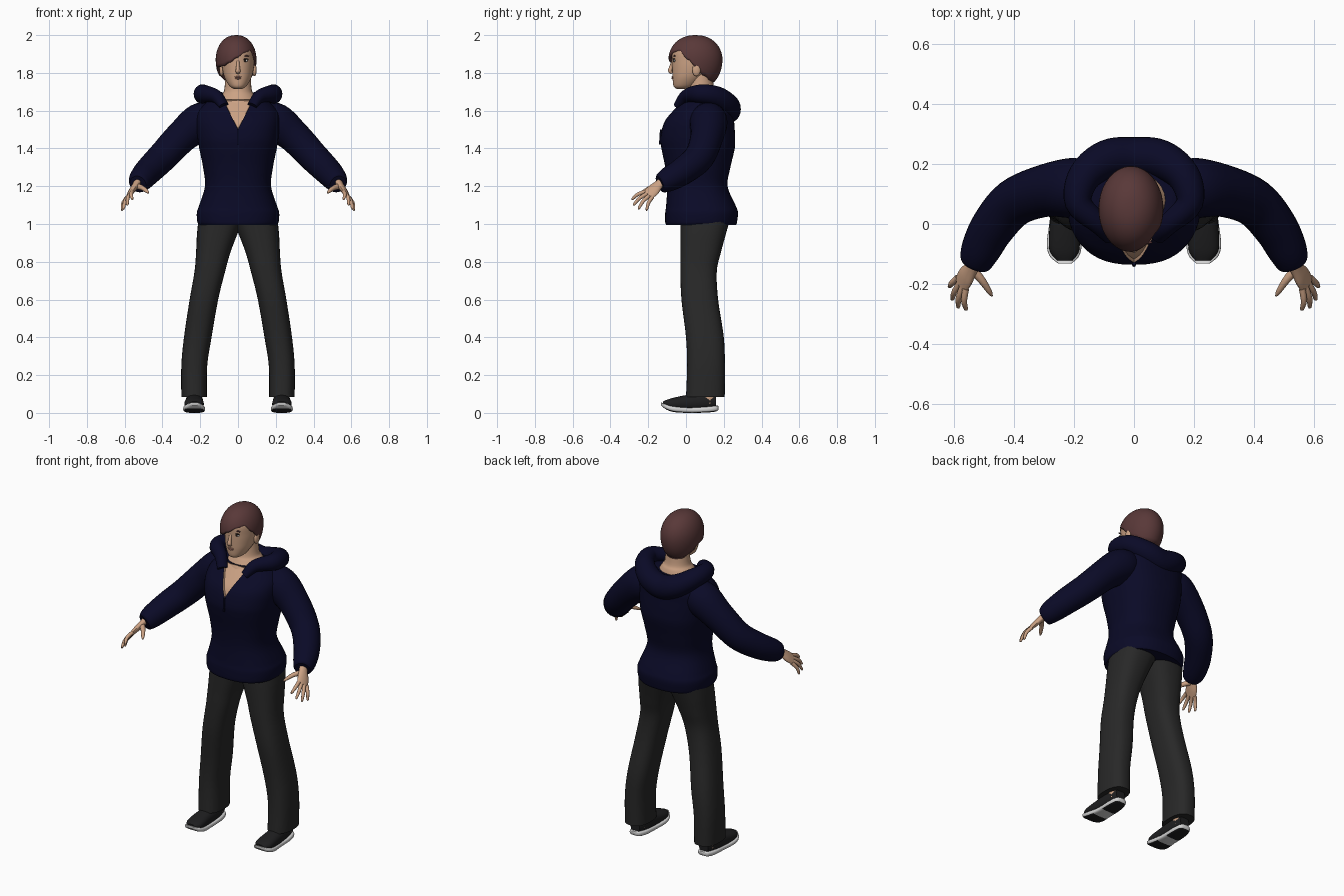
import bpy, bmesh
from math import sin, cos, pi, sqrt, copysign
from mathutils import Vector

if "Cube" in bpy.data.objects:
    bpy.data.objects.remove(bpy.data.objects["Cube"])


def material(name, r, g, b):
    m = bpy.data.materials.new(name)
    m.use_nodes = True
    m.diffuse_color = (r, g, b, 1)
    bsdf = next(n for n in m.node_tree.nodes if n.type == 'BSDF_PRINCIPLED')
    bsdf.inputs["Base Color"].default_value = (r, g, b, 1)
    bsdf.inputs["Roughness"].default_value = 0.8
    return m


NAVY = material("navy fabric", .003, .003, .02)
PANTS = material("charcoal fabric", .021, .021, .021)
SKIN = material("skin", .6, .36, .23)
HAIR = material("brown hair", .1, .04, .04)
SHOE = material("shoe black", .013, .013, .014)
WHITE = material("sole white", .65, .65, .65)
DARK = material("eye dark", .015, .01, .008)
LIPS = material("lips", .42, .2, .15)


def finish(name, bm, *mats):
    """Smooth the mesh, keep hard edges and link it as an object."""
    bmesh.ops.recalc_face_normals(bm, faces=bm.faces)
    for f in bm.faces:
        f.smooth = True
    for e in bm.edges:
        e.smooth = e.calc_face_angle(0) < 0.75
    me = bpy.data.meshes.new(name)
    bm.to_mesh(me)
    bm.free()
    for m in mats:
        me.materials.append(m)
    ob = bpy.data.objects.new(name, me)
    bpy.context.collection.objects.link(ob)
    return ob


def spline(pts, steps):
    """Catmull-Rom curve through tuples of any length."""
    out = []
    for i in range(len(pts) - 1):
        a, b, c, d = (pts[max(0, min(len(pts) - 1, i + k))] for k in (-1, 0, 1, 2))
        for s in range(steps):
            t = s / steps
            out.append([q + .5 * t * (r - p + t * (2 * p - 5 * q + 4 * r - u + t * (3 * (q - r) + u - p)))
                        for p, q, r, u in zip(a, b, c, d)])
    return out + [list(pts[-1])]


def tube(pts, side=(1, 0, 0), axis=None, n=24, power=2.0, steps=5):
    """Loft rings (x, y, z, side radius, other radius) along a path."""
    rows = spline(pts, steps)
    bm, rings = bmesh.new(), []
    for i, (x, y, z, ra, rb) in enumerate(rows):
        here = Vector((x, y, z))
        nxt, prv = rows[min(i + 1, len(rows) - 1)], rows[max(i - 1, 0)]
        t = Vector(axis) if axis else (Vector(nxt[:3]) - Vector(prv[:3])).normalized()
        u = Vector(side)
        u = (u - t * u.dot(t)).normalized()
        v = t.cross(u)
        ring = []
        for k in range(n):
            c, s = cos(2 * pi * k / n), sin(2 * pi * k / n)
            ring.append(bm.verts.new(here + u * ra * copysign(abs(c) ** (2 / power), c)
                                     + v * rb * copysign(abs(s) ** (2 / power), s)))
        rings.append(ring)
    for a, b in zip(rings, rings[1:]):
        for k in range(n):
            bm.faces.new((a[k], a[(k + 1) % n], b[(k + 1) % n], b[k]))
    bm.faces.new(rings[0])
    bm.faces.new(rings[-1])
    bmesh.ops.recalc_face_normals(bm, faces=bm.faces)
    return bm


def stack(rows, s=1, **kw):
    """Upright loft from rows of (z, x min, x max, y front, y back)."""
    return tube([(s * (a + b) / 2, (f + k) / 2, z, (b - a) / 2, (k - f) / 2)
                 for z, a, b, f, k in rows], axis=(0, 0, 1), **kw)


def blob(name, loc, size, mat):
    bm = bmesh.new()
    bmesh.ops.create_uvsphere(bm, u_segments=20, v_segments=12, radius=1)
    for v in bm.verts:
        v.co = Vector([c * r + p for c, r, p in zip(v.co, size, loc)])
    return finish(name, bm, mat)


# Sweater body with an open V neck
body = [(.995, .205, -.105, .265), (1.01, .215, -.11, .27), (1.06, .218, -.11, .275),
        (1.1, .205, -.105, .262), (1.2, .175, -.1, .22), (1.3, .185, -.11, .235),
        (1.4, .205, -.13, .258), (1.46, .215, -.135, .26), (1.54, .222, -.115, .255),
        (1.6, .21, -.07, .25), (1.66, .15, -.02, .215)]
bm = stack([(z, -w, w, f, b) for z, w, f, b in body], n=48, power=2.4)
for s in (1, -1):
    bmesh.ops.bisect_plane(bm, geom=bm.verts[:] + bm.edges[:] + bm.faces[:],
                           plane_co=(0, 0, 1.5), plane_no=(s, 0, -.5))
neckline = []
for f in bm.faces:
    c = f.calc_center_median()
    if c.y < .05 and f.normal.z < .95 and abs(c.x) < (c.z - 1.5) * .5:
        f.material_index = 1
        neckline.append(f)
bmesh.ops.inset_region(bm, faces=neckline, thickness=.003, depth=-.01)
finish("sweater_body", bm, NAVY, SKIN)
finish("front_zip", tube([(0, -.132, 1.5, .006, .006), (0, -.137, 1.42, .006, .006)], n=8), NAVY)

# Hood lying open on the shoulders
half = [(.075, -.04, 1.625, .022, .03), (.115, 0, 1.675, .035, .035), (.185, .07, 1.69, .048, .045),
        (.165, .16, 1.675, .055, .055), (.09, .215, 1.63, .065, .065)]
path = half + [(0, .225, 1.605, .07, .065)] + [(-p[0],) + p[1:] for p in reversed(half)]
finish("hood", tube(path, side=(0, 0, 1)), NAVY)

# Neck and head
finish("neck", stack([(1.58, -.12, .12, -.05, .17), (1.64, -.115, .115, -.025, .175),
                      (1.68, -.09, .09, -.003, .165), (1.71, -.073, .073, .01, .15),
                      (1.8, -.066, .066, .02, .14)]), SKIN)
skull = [(1.715, .022, -.05, .01), (1.73, .045, -.066, .05), (1.77, .069, -.071, .1),
         (1.81, .081, -.073, .14), (1.86, .086, -.074, .16), (1.92, .083, -.072, .165),
         (1.965, .055, -.03, .13)]
finish("head", stack([(z, -w, w, f, b) for z, w, f, b in skull], n=32, power=2.1), SKIN)
finish("nose", tube([(0, -.068, 1.865, .007, .007), (0, -.079, 1.83, .01, .01),
                     (0, -.084, 1.81, .013, .011), (0, -.074, 1.799, .01, .006)], n=12), SKIN)
blob("upper_lip", (0, -.07, 1.779, ), (.02, .008, .004), LIPS)
blob("lower_lip", (0, -.069, 1.771), (.016, .008, .005), LIPS)
for s, label in ((1, "left_"), (-1, "right_")):
    blob(label + "eye_white", (s * .037, -.061, 1.865), (.015, .006, .007), WHITE)
    blob(label + "iris", (s * .037, -.065, 1.865), (.007, .004, .007), DARK)
    blob(label + "eye_lid", (s * .038, -.063, 1.873), (.017, .006, .003), DARK)
    blob(label + "eyebrow", (s * .04, -.061, 1.89), (.021, .006, .004), HAIR)
    blob(label + "ear", (s * .087, .055, 1.815), (.012, .022, .033), SKIN)

# Short hair with a fringe swept to the right
hairline = [(-180, 1.75), (-140, 1.755), (-110, 1.785), (-90, 1.825), (-70, 1.83), (-45, 1.835),
            (-20, 1.855), (0, 1.88), (30, 1.91), (50, 1.92), (75, 1.87), (90, 1.83),
            (110, 1.785), (140, 1.755), (180, 1.75)]


def hair_edge(a):
    for (a0, z0), (a1, z1) in zip(hairline, hairline[1:]):
        if a <= a1:
            t = (a - a0) / (a1 - a0)
            return z0 + (z1 - z0) * t * t * (3 - 2 * t)


bm, columns, levels = bmesh.new(), [], 16
crown = bm.verts.new((-.01, .05, 2))
for k in range(60):
    deg = -180 + 6 * k
    column = []
    for j in range(1, levels + 1):
        z = 2 - (2 - hair_edge(deg)) * (j / levels) ** 1.7
        r = sqrt(1 - ((z - 1.87) / (.13 if z > 1.87 else .16)) ** 2)
        r = r ** .9
        column.append(bm.verts.new((-.01 + .108 * r * sin(deg * pi / 180),
                                    .05 - .143 * r * cos(deg * pi / 180), z)))
    columns.append(column)
for k, a in enumerate(columns):
    b = columns[(k + 1) % len(columns)]
    bm.faces.new((crown, a[0], b[0]))
    for j in range(levels - 1):
        bm.faces.new((a[j], a[j + 1], b[j + 1], b[j]))
hair = finish("hair", bm, HAIR)
shell = hair.modifiers.new("thickness", 'SOLIDIFY')
shell.thickness = .016
shell.offset = -1

# Limbs, built once for each side
for s, label in ((1, "left_"), (-1, "right_")):
    def limb(name, pts, *mats, **kw):
        return finish(label + name, tube([(s * p[0],) + p[1:] for p in pts], **kw), *mats)

    sleeve = [(.12, .12, 1.565, .08), (.2, .12, 1.54, .1), (.3, .11, 1.46, .087),
              (.4, .07, 1.355, .08), (.47, -.01, 1.285, .074), (.51, -.085, 1.24, .066),
              (.525, -.125, 1.218, .055), (.53, -.138, 1.212, .045)]
    limb("sleeve", [p + (p[3],) for p in sleeve], NAVY, side=(0, 0, 1))

    # Hand: flattened palm, four fingers and a thumb
    across = Vector((.48, .7, -.53))
    limb("palm", [(.525, -.115, 1.23, .026, .022), (.54, -.145, 1.208, .026, .018),
                  (.56, -.175, 1.178, .036, .016), (.576, -.203, 1.153, .034, .011)],
         SKIN, side=(s * across.x, across.y, across.z), n=16)
    tips = {"index": (.56, -.288, 1.13), "middle": (.587, -.28, 1.1),
            "ring": (.607, -.253, 1.08), "little": (.616, -.21, 1.072)}
    for i, (finger, tip) in enumerate(tips.items()):
        base = Vector((.573, -.197, 1.157)) + across * .018 * (i - 1.5)
        tip = Vector(tip)
        mid = base.lerp(tip, .5) + Vector((.006, -.004, .006))
        limb(finger + "_finger", [(*base, .011, .011), (*mid, .01, .01), (*base.lerp(tip, .92), .007, .007),
                                  (*tip, .003, .003)], SKIN, n=10, steps=3)
    limb("thumb", [(.535, -.155, 1.2, .016, .016), (.505, -.19, 1.19, .013, .013),
                   (.482, -.225, 1.172, .009, .009), (.473, -.24, 1.163, .003, .003)],
         SKIN, n=10, steps=3)

    # Trouser leg and ankle
    leg = [(.085, .165, .3, 0, .205), (.25, .163, .3, .006, .206), (.4, .14, .286, 0, .2),
           (.6, .105, .256, -.024, .17), (.75, .068, .23, -.03, .163), (.85, .04, .222, -.03, .185),
           (.95, .002, .217, -.03, .212), (1.03, -.03, .208, -.03, .235)]
    finish(label + "trouser_leg", stack(leg, s, n=32, power=2.5), PANTS)
    limb("ankle", [(.23, .115, .05, .04, .045), (.23, .115, .2, .04, .045)], SKIN, side=(1, 0, 0))

    # Shoe: dark upper on a pale sole with dark tread
    limb("shoe_upper", [(.23, -.122, .05, .025, .01), (.232, -.085, .047, .05, .028), (.232, 0, .052, .049, .042),
                        (.23, .1, .06, .044, .045), (.23, .16, .06, .03, .035)],
         SHOE, axis=(0, 1, 0), power=2.3)
    bm = tube([(s * x, y, z, w, h) for x, y, z, w, h in
               [(.23, -.132, .048, .022, .008), (.232, -.105, .032, .05, .014), (.232, -.06, .02, .058, .016),
                (.23, .02, .015, .05, .015), (.23, .11, .018, .048, .016), (.23, .16, .023, .036, .015),
                (.23, .172, .027, .02, .01)]], axis=(0, 1, 0), power=3.5)
    for f in bm.faces:
        y = f.calc_center_median().y
        if f.normal.z < -.8 and not -.01 < y < .05:
            f.material_index = 1
    finish(label + "shoe_sole", bm, WHITE, SHOE)
